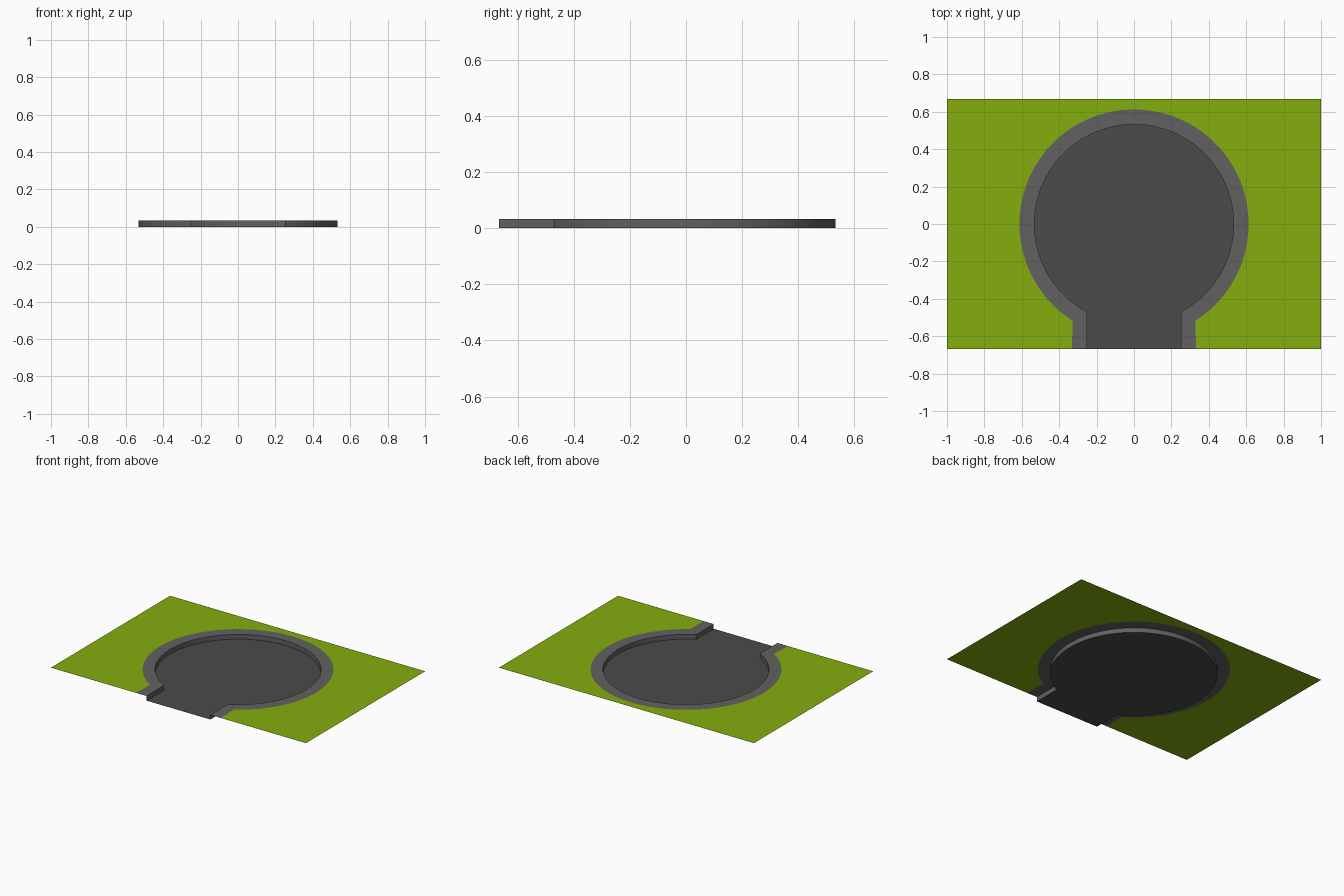
import bpy, bmesh, math

if "Cube" in bpy.data.objects:
    bpy.data.objects.remove(bpy.data.objects["Cube"])

H = 0.033          # kerb height
EDGE = 0.667       # half depth of the tile
SEG = 48           # steps along the turning circle


def outline(radius, half_neck, half_end, z):
    """Keyhole line from the right neck end, round the circle, to the left neck end."""
    start = -math.acos(half_neck / radius)
    sweep = math.pi - 2 * start
    pts = [(half_end, -EDGE, z)]
    for i in range(SEG + 1):
        a = start + sweep * i / SEG
        pts.append((radius * math.cos(a), radius * math.sin(a), z))
    pts.append((-half_end, -EDGE, z))
    return pts


def add_face(bm, verts):
    return bm.faces.new(verts)


def strip(bm, a, b):
    for i in range(len(a) - 1):
        add_face(bm, (a[i], b[i], b[i + 1], a[i + 1]))


def finish(bm, name, color):
    me = bpy.data.meshes.new(name)
    bm.to_mesh(me)
    bm.free()
    ob = bpy.data.objects.new(name, me)
    bpy.context.collection.objects.link(ob)
    mat = bpy.data.materials.new(name + "_colour")
    mat.diffuse_color = (*color, 1)
    mat.use_nodes = True
    mat.node_tree.nodes["Principled BSDF"].inputs["Base Color"].default_value = mat.diffuse_color
    me.materials.append(mat)
    return ob


def make_verts(bm, pts):
    return [bm.verts.new(p) for p in pts]


inner_low = outline(0.533, 0.25, 0.25, 0)
inner_top = outline(0.533, 0.25, 0.25, H)
outer_top = outline(0.613, 0.328, 0.332, H)

# Sunken road surface
bm = bmesh.new()
add_face(bm, make_verts(bm, inner_low))
finish(bm, "road", (0.07, 0.07, 0.07))

# Kerb wall and flat pavement
bm = bmesh.new()
low, top, out = (make_verts(bm, p) for p in (inner_low, inner_top, outer_top))
strip(bm, low, top)
strip(bm, top, out)
pavement = finish(bm, "pavement", (0.12, 0.12, 0.12))
bpy.context.view_layer.objects.active = pavement
pavement.select_set(True)
bpy.ops.object.shade_smooth_by_angle(angle=math.radians(30))

# Grass sheet around the pavement
bm = bmesh.new()
corners = [(-1, -EDGE, H), (-1, EDGE, H), (1, EDGE, H), (1, -EDGE, H)]
grass = add_face(bm, make_verts(bm, outer_top + corners))
bmesh.ops.triangulate(bm, faces=[grass])
bm.normal_update()
for f in bm.faces:
    if f.normal.z < 0:
        f.normal_flip()
finish(bm, "grass", (0.23, 0.42, 0.004))
